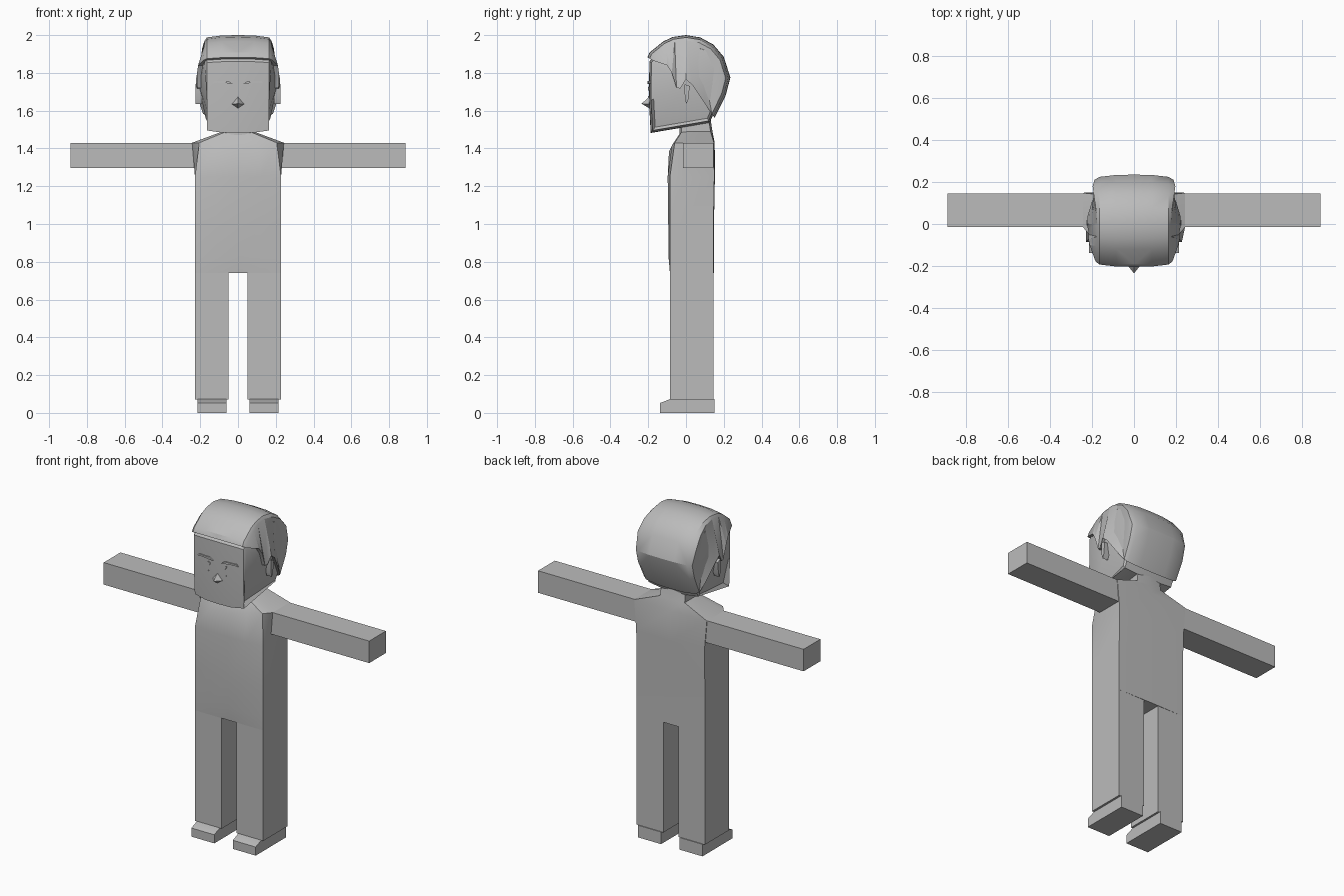
import bpy, bmesh, math

if "Cube" in bpy.data.objects:
    bpy.data.objects.remove(bpy.data.objects["Cube"])

grey = bpy.data.materials.new("plain grey")
grey.diffuse_color = (0.5, 0.5, 0.5, 1)
grey.use_nodes = True
grey.node_tree.nodes["Principled BSDF"].inputs["Base Color"].default_value = grey.diffuse_color


def finish(name, bm, angle=30):
    bmesh.ops.remove_doubles(bm, verts=bm.verts, dist=1e-5)
    bmesh.ops.recalc_face_normals(bm, faces=bm.faces)
    me = bpy.data.meshes.new(name)
    bm.to_mesh(me)
    bm.free()
    me.materials.append(grey)
    ob = bpy.data.objects.new(name, me)
    bpy.context.collection.objects.link(ob)
    bpy.ops.object.select_all(action='DESELECT')
    ob.select_set(True)
    bpy.context.view_layer.objects.active = ob
    bpy.ops.object.shade_smooth_by_angle(angle=math.radians(angle))
    return ob


def loft(bm, rings, caps=True):
    rows = [[bm.verts.new(p) for p in r] for r in rings]
    n = len(rows[0])
    for a, b in zip(rows, rows[1:]):
        for i in range(n):
            j = (i + 1) % n
            bm.faces.new((a[i], a[j], b[j], b[i]))
    if caps:
        bm.faces.new(rows[0])
        bm.faces.new(rows[-1])
    return rows


def box(name, x, y, z):
    bm = bmesh.new()
    loft(bm, [[(x[0], y[0], h), (x[1], y[0], h), (x[1], y[1], h), (x[0], y[1], h)] for h in z])
    return finish(name, bm)


def prism(name, profile, x0, x1):
    """Side profile (y, z) extruded along x."""
    bm = bmesh.new()
    loft(bm, [[(x, y, z) for y, z in profile] for x in (x0, x1)])
    return finish(name, bm)


# Torso and neck: half rings from front centre round to back centre
def ring(half):
    return half + [(-x, y, z) for x, y, z in half[-2:0:-1]]


def waist(z, yf, yb=0.145):
    return ring([(0, yf, z), (0.12, yf, z), (0.228, -0.085, z), (0.228, -0.03, z),
                 (0.228, yb, z), (0, yb + 0.003, z)])


def neck(z, w, yf, yb):
    return ring([(0, yf, z - 0.02), (0.04, yf, z - 0.015), (w - 0.01, yf + 0.01, z - 0.005),
                 (w, yf + 0.05, z), (w, yb - 0.01, z), (0, yb, z)])


bm = bmesh.new()
loft(bm, [
    waist(0.74, -0.085), waist(0.82, -0.092), waist(1.0, -0.094), waist(1.25, -0.097, 0.15),
    ring([(0, -0.09, 1.385), (0.11, -0.075, 1.415), (0.205, -0.06, 1.43), (0.243, -0.015, 1.43),
          (0.243, 0.148, 1.43), (0, 0.152, 1.43)]),
    neck(1.49, 0.082, -0.035, 0.14), neck(1.62, 0.08, -0.03, 0.12)])
finish("torso_and_neck", bm)

# Limbs and shoes
for side, s in (("right", -1), ("left", 1)):
    box(side + "_leg", (s * 0.05, s * 0.228), (-0.085, 0.145), (0.072, 0.74))
    box(side + "_arm", (s * 0.22, s * 0.888), (-0.015, 0.145), (1.297, 1.43))
    prism(side + "_shoe", [(-0.138, 0), (0.15, 0), (0.15, 0.073), (-0.085, 0.073), (-0.138, 0.052)],
          s * 0.062, s * 0.215)


# Head pieces: side profiles swept across x, shrinking toward domed side panels
def side_x(y, z):
    d = z - 1.83
    return 0.226 - 1.0 * (y - 0.02) ** 2 - (2.5 if d > 0 else 0.45) * d * d


def shrink(p, s):
    return (0.02 + (p[0] - 0.02) * s, 1.75 + (p[1] - 1.75) * s)


def head_piece(name, outer, edge=(), inset=0.0, hub=None):
    """outer points form the visible rim, edge points lie within the side panel."""
    bm = bmesh.new()
    rings = []
    for x, s in ((0, 1), (0.085, 0.993), (0.165, 0.95)):
        rings.append([(x, *shrink(p, s)) for p in outer] + [(x, *p) for p in edge])
    last = [shrink(p, 0.885) for p in outer] + list(edge)
    rings.append([(side_x(*p) - inset, *p) for p in last])
    rows = loft(bm, rings, caps=False)
    rim = rows[-1]
    if hub:
        centre = bm.verts.new((side_x(*hub) - inset, *hub))
        for i in range(len(rim)):
            bm.faces.new((rim[i], rim[(i + 1) % len(rim)], centre))
    else:
        bmesh.ops.triangulate(bm, faces=[bm.faces.new(rim)])
    geom = bm.verts[:] + bm.edges[:] + bm.faces[:]
    dup = bmesh.ops.duplicate(bm, geom=geom)["geom"]
    for v in (g for g in dup if isinstance(g, bmesh.types.BMVert)):
        v.co.x *= -1
    return finish(name, bm, 28)


head_piece("face_and_skull",
           [(-0.187, 1.482), (-0.196, 1.65), (-0.194, 1.86), (-0.12, 1.945), (0, 1.975),
            (0.12, 1.94), (0.2, 1.85), (0.212, 1.76), (0.17, 1.64), (0.125, 1.535)],
           inset=0.013, hub=(0.0, 1.74))
head_piece("hair",
           [(-0.204, 1.882), (-0.193, 1.908), (-0.12, 1.967), (-0.07, 1.99), (0, 2.0),
            (0.075, 1.988), (0.145, 1.95), (0.2, 1.885), (0.235, 1.775), (0.21, 1.68), (0.152, 1.562)],
           edge=[(0.105, 1.63), (0.035, 1.735), (0.0, 1.765), (-0.03, 1.718), (-0.05, 1.72),
                 (-0.075, 1.80), (-0.1, 1.84)])

# Nose: small pyramid
bm = bmesh.new()
tip = bm.verts.new((0, -0.235, 1.637))
base = [bm.verts.new(p) for p in ((0, -0.19, 1.678), (0.036, -0.19, 1.635), (0, -0.19, 1.61), (-0.036, -0.19, 1.635))]
for i in range(4):
    bm.faces.new((base[i], base[(i + 1) % 4], tip))
bm.faces.new(base)
finish("nose", bm, 10)


# Facial plates: (x, z) outlines set against the face
def plate(name, pts, s, thick=0.006):
    bm = bmesh.new()
    face_y = lambda x: -0.194 + max(0.0, x - 0.06) * 0.1
    loft(bm, [[(s * x, face_y(x) - t, z) for x, z in pts] for t in (-0.006, thick)])
    return finish(name, bm)


for side, s in (("right", -1), ("left", 1)):
    plate(side + "_brow", [(0.028, 1.742), (0.05, 1.757), (0.125, 1.757), (0.135, 1.745),
                           (0.11, 1.748), (0.055, 1.745)], s, 0.009)
    plate(side + "_eyelid", [(0.045, 1.722), (0.062, 1.728), (0.062, 1.724), (0.052, 1.708)], s)
    plate(side + "_cheek_mark", [(0.056, 1.673), (0.061, 1.677), (0.061, 1.67)], s)
    # Ear: thin wedge below the hair edge
    bm = bmesh.new()
    loft(bm, [[(s * x, y, z) for y, z in ((-0.008, 1.74), (0.02, 1.73), (0.012, 1.66),
                                          (0.002, 1.635), (-0.006, 1.66))] for x in (0.19, 0.226)])
    finish(side + "_ear", bm)
